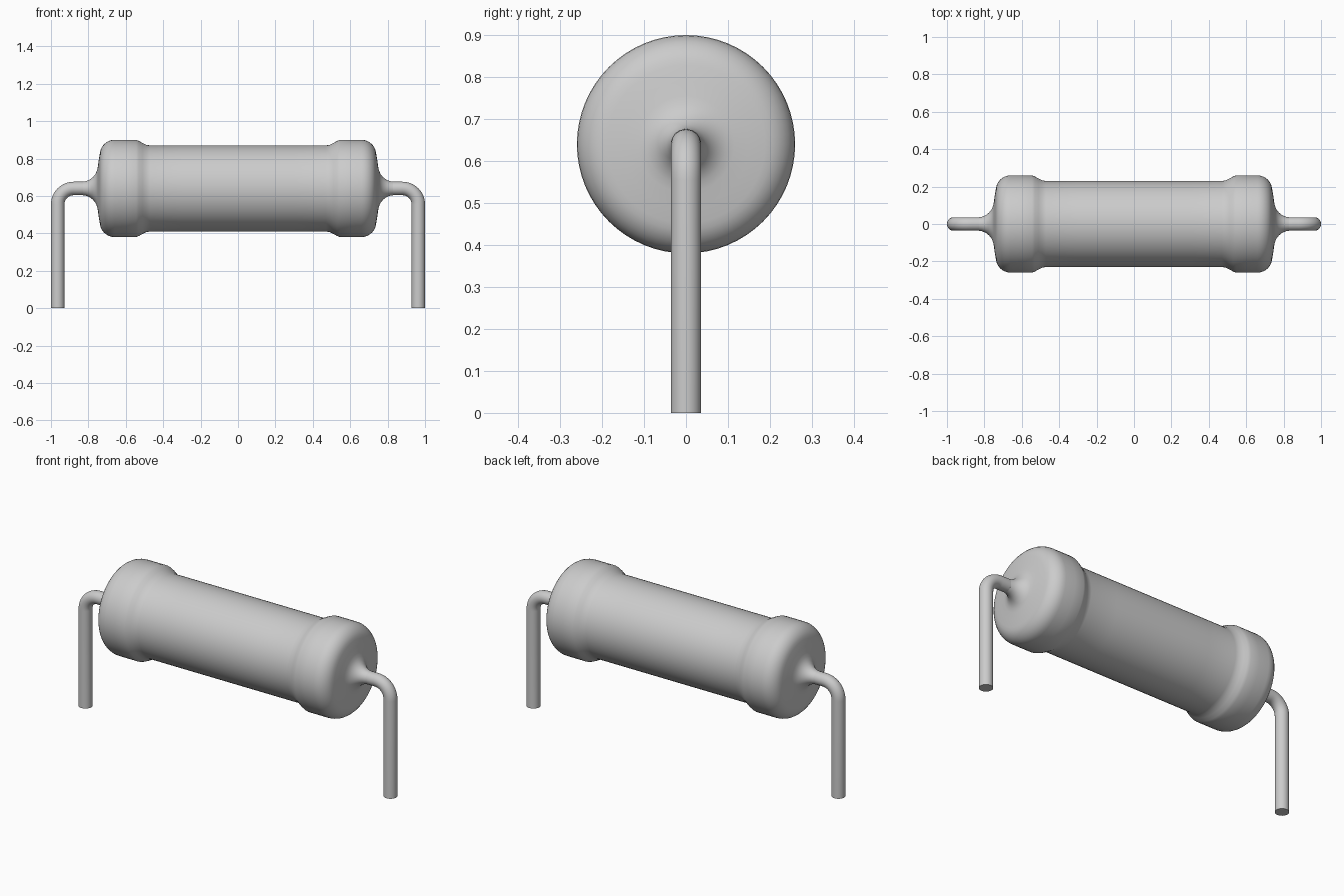
import bpy, bmesh
from math import sin, cos, pi, radians

if "Cube" in bpy.data.objects:
    bpy.data.objects.remove(bpy.data.objects["Cube"])

AXIS_Z = 0.64   # height of the body axis
WIRE = 0.036    # lead wire radius


def loft(name, stations, sides):
    """Skin circles given as (x, z, heading, radius) in the XZ plane."""
    bm = bmesh.new()
    rings = []
    for x, z, a, r in stations:
        ring = []
        for i in range(sides):
            t = 2 * pi * i / sides
            ring.append(bm.verts.new((x - r * sin(t) * sin(a), r * cos(t),
                                      z + r * sin(t) * cos(a))))
        rings.append(ring)
    for p, q in zip(rings, rings[1:]):
        for i in range(sides):
            j = (i + 1) % sides
            bm.faces.new((p[i], p[j], q[j], q[i]))
    bm.faces.new(rings[0])
    bm.faces.new(rings[-1])
    bmesh.ops.recalc_face_normals(bm, faces=bm.faces)
    mesh = bpy.data.meshes.new(name)
    bm.to_mesh(mesh)
    bm.free()
    obj = bpy.data.objects.new(name, mesh)
    bpy.context.collection.objects.link(obj)
    bpy.ops.object.select_all(action='DESELECT')
    obj.select_set(True)
    bpy.context.view_layer.objects.active = obj
    bpy.ops.object.shade_smooth_by_angle(angle=radians(40))
    return obj


# Half profile of the body: slim barrel, shoulder, end bulge
half = [(0.15, 0.23), (0.30, 0.23), (0.47, 0.23), (0.49, 0.233),
        (0.51, 0.243), (0.53, 0.254), (0.545, 0.26), (0.60, 0.26), (0.66, 0.26)]
# Rounded rim
half += [(0.66 + 0.079 * sin(t), 0.18 + 0.08 * cos(t))
         for t in (radians(12 * k) for k in range(1, 8))]
# Slightly domed end face flaring out to the lead
half += [(0.745, 0.15), (0.75, 0.115), (0.754, 0.095), (0.763, 0.076), (0.776, 0.06),
         (0.793, 0.047), (0.812, 0.039), (0.83, WIRE)]
profile = [(-x, r) for x, r in reversed(half)] + [(0, 0.23)] + half
loft("resistor_body", [(x, AXIS_Z, 0, r) for x, r in profile], 64)

# Bent wire leads
BEND = 0.085
cx = 1 - WIRE - BEND
lead = [(0.825, AXIS_Z, 0, WIRE)]
for k in range(11):
    a = pi / 2 * k / 10
    lead.append((cx + BEND * sin(a), AXIS_Z - BEND + BEND * cos(a), -a, WIRE))
lead.append((1 - WIRE, 0, -pi / 2, WIRE))
loft("right_lead", lead, 32)
loft("left_lead", [(-x, z, -a, r) for x, z, a, r in lead], 32)
